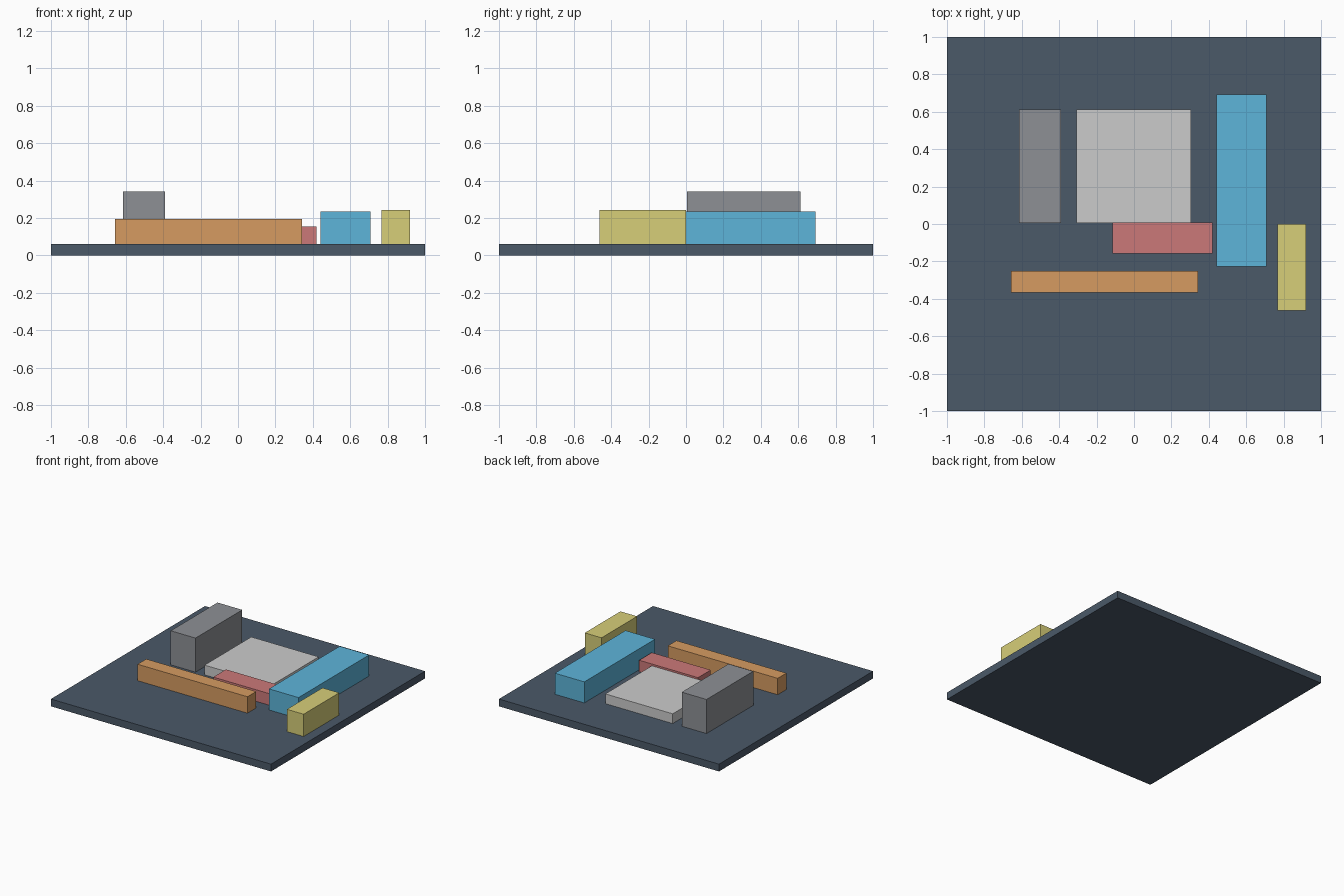
import bpy

if "Cube" in bpy.data.objects:
    bpy.data.objects.remove(bpy.data.objects["Cube"])

BASE_TOP = 0.06


def box(name, x, y, z, color=None):
    """Axis-aligned box from (min, max) ranges."""
    ranges = (x, y, z)
    bpy.ops.mesh.primitive_cube_add(size=1, location=[(a + b) / 2 for a, b in ranges])
    obj = bpy.context.object
    obj.name = name
    obj.scale = [b - a for a, b in ranges]
    bpy.ops.object.transform_apply(location=False, rotation=False, scale=True)
    if color:
        mat = bpy.data.materials.new(name + "_color")
        mat.diffuse_color = (*color, 1)
        mat.use_nodes = True
        mat.node_tree.nodes["Principled BSDF"].inputs["Base Color"].default_value = mat.diffuse_color
        obj.data.materials.append(mat)
    return obj


# Square ground plate
box("base_plate", (-1, 1), (-1, 1), (0, BASE_TOP), (0.07, 0.10, 0.14))

# Blocks standing on the plate: name, x range, y range, top height, colour
blocks = [
    ("tall_grey_block", (-0.615, -0.39), (0.005, 0.612), 0.34, (0.27, 0.28, 0.30)),
    ("low_pale_slab", (-0.308, 0.305), (0.005, 0.612), 0.14, (0.55, 0.56, 0.58)),
    ("red_block", (-0.115, 0.42), (-0.157, 0.008), 0.155, (0.60, 0.19, 0.19)),
    ("orange_bar", (-0.657, 0.342), (-0.365, -0.252), 0.195, (0.67, 0.33, 0.12)),
    ("blue_block", (0.44, 0.708), (-0.226, 0.692), 0.233, (0.11, 0.46, 0.70)),
    ("yellow_block", (0.768, 0.92), (-0.462, 0.0), 0.243, (0.68, 0.62, 0.19)),
]
for name, x, y, top, color in blocks:
    box(name, x, y, (BASE_TOP, top), color)
